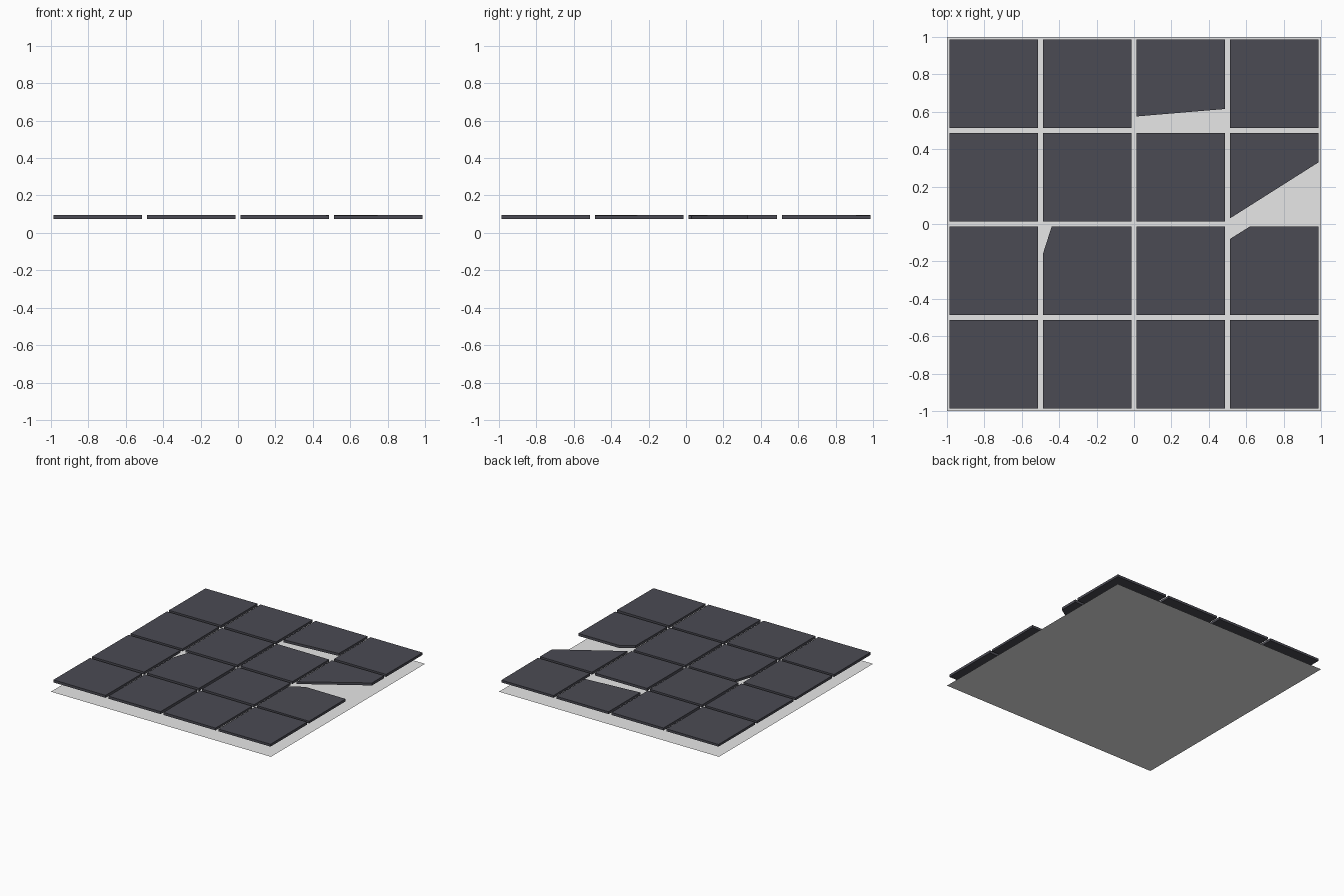
import bpy
import bmesh
import random
from mathutils import Vector

random.seed(4)

cube = bpy.data.objects.get("Cube")
if cube:
    bpy.data.objects.remove(cube, do_unlink=True)


def make_material(name, colour):
    mat = bpy.data.materials.new(name)
    mat.use_nodes = True
    mat.diffuse_color = colour
    mat.node_tree.nodes["Principled BSDF"].inputs["Base Color"].default_value = colour
    return mat


def make_object(name, bm, mat):
    mesh = bpy.data.meshes.new(name)
    bm.to_mesh(mesh)
    bm.free()
    mesh.materials.append(mat)
    obj = bpy.data.objects.new(name, mesh)
    bpy.context.collection.objects.link(obj)
    return obj


light_grey = make_material("light grey mortar", (0.8, 0.8, 0.8, 1))
slate = make_material("dark slate", (0.07, 0.07, 0.087, 1))

# Thin mortar bed
bm = bmesh.new()
bmesh.ops.create_grid(bm, x_segments=1, y_segments=1, size=1)
make_object("mortar_bed", bm, light_grey)

# Broken tiles by (column, row): start and end of the break; the left of it is lost
breaks = {
    (2, 3): ((0.487, 0.615), (0.013, 0.575)),
    (3, 2): ((0.987, 0.33), (0.513, 0.03)),
    (3, 1): ((0.513, -0.08), (0.62, -0.013)),
    (1, 1): ((-0.487, -0.16), (-0.44, -0.013)),
}

SIZE, BOTTOM, THICK = 0.474, 0.075, 0.02


def add_tile(col, row):
    centre = Vector((col * 0.5 - 0.75, row * 0.5 - 0.75, BOTTOM + THICK / 2))
    bm = bmesh.new()
    bmesh.ops.create_cube(bm, size=1)
    bmesh.ops.scale(bm, vec=(SIZE, SIZE, THICK), verts=bm.verts)

    # Slightly uneven top
    slope_x, slope_y = (random.uniform(-0.005, 0.005) for _ in range(2))
    for v in bm.verts:
        if v.co.z > 0:
            v.co.z += slope_x * v.co.x + slope_y * v.co.y
    bmesh.ops.translate(bm, vec=centre, verts=bm.verts)

    # Broken edge, closed with a flat face
    if (col, row) in breaks:
        start, end = (Vector((x, y, 0)) for x, y in breaks[col, row])
        along = end - start
        bmesh.ops.bisect_plane(
            bm, geom=bm.verts[:] + bm.edges[:] + bm.faces[:],
            plane_co=start, plane_no=(-along.y, along.x, 0), clear_outer=True)
        bmesh.ops.holes_fill(bm, edges=[e for e in bm.edges if e.is_boundary])
    bmesh.ops.recalc_face_normals(bm, faces=bm.faces)
    make_object(f"tile_{row + 1}_{col + 1}", bm, slate)


for row in range(4):
    for col in range(4):
        add_tile(col, row)
